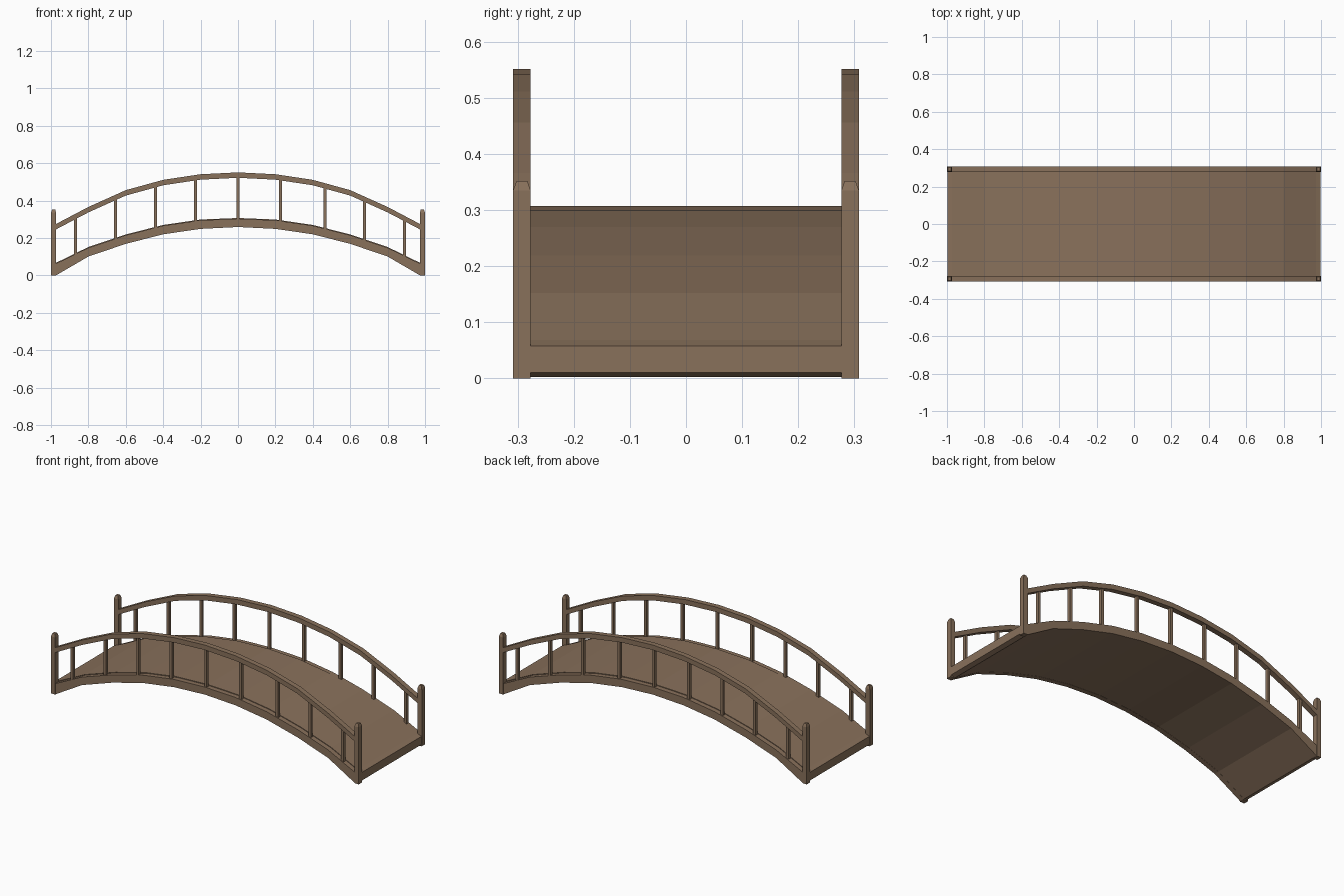
import bpy, bmesh

if "Cube" in bpy.data.objects:
    bpy.data.objects.remove(bpy.data.objects["Cube"])

wood = bpy.data.materials.new("brown wood")
wood.diffuse_color = (0.25, 0.165, 0.105, 1)
wood.use_nodes = True
wood.node_tree.nodes["Principled BSDF"].inputs["Base Color"].default_value = wood.diffuse_color

# half profiles from the middle to the end: (x, z)
BOTTOM = [(0, .26), (.2, .25), (.4, .221), (.6, .17), (.8, .102), (.972, .002), (.998, .01)]
TOP = [(0, .307), (.2, .299), (.4, .27), (.6, .219), (.8, .152), (.972, .068), (.998, .058)]
RAIL = [(0, .551), (.2, .541), (.4, .511), (.6, .456), (.8, .366), (.975, .274)]
RAIL_H = .029


def full(half):
    return [(-x, z) for x, z in reversed(half[1:])] + half


def finish(name, bm):
    bmesh.ops.recalc_face_normals(bm, faces=bm.faces)
    me = bpy.data.meshes.new(name)
    bm.to_mesh(me)
    bm.free()
    me.materials.append(wood)
    ob = bpy.data.objects.new(name, me)
    bpy.context.collection.objects.link(ob)
    return ob


def arch(name, low, high, y0, y1):
    """Curved beam swept along x between two height profiles."""
    bm = bmesh.new()
    rings = []
    for (xl, zl), (xh, zh) in zip(full(low), full(high)):
        rings.append([bm.verts.new(p) for p in
                      ((xl, y0, zl), (xl, y1, zl), (xh, y1, zh), (xh, y0, zh))])
    for a, b in zip(rings, rings[1:]):
        for i in range(4):
            j = (i + 1) % 4
            bm.faces.new((a[i], a[j], b[j], b[i]))
    bm.faces.new(rings[0])
    bm.faces.new(rings[-1])
    return finish(name, bm)


def box(name, x, y, w, d, z0, z1, tip=0):
    """Upright bar, with an optional bevelled tip."""
    bm = bmesh.new()
    levels = [(z0, 1), (z1 - tip, 1)] + ([(z1, .62)] if tip else [])
    rings = [[bm.verts.new((x + sx * w / 2 * s, y + sy * d / 2 * s, z))
              for sx, sy in ((-1, -1), (1, -1), (1, 1), (-1, 1))] for z, s in levels]
    for a, b in zip(rings, rings[1:]):
        for i in range(4):
            j = (i + 1) % 4
            bm.faces.new((a[i], a[j], b[j], b[i]))
    bm.faces.new(rings[0])
    bm.faces.new(rings[-1])
    return finish(name, bm)


def height(profile, x):
    pts = full(profile)
    for (xa, za), (xb, zb) in zip(pts, pts[1:]):
        if xa <= x <= xb:
            return za + (zb - za) * (x - xa) / (xb - xa)


# walking deck
arch("deck", BOTTOM, TOP, -.277, .277)

for side, s in (("front", -1), ("back", 1)):
    # side beam, a hair lower than the deck top
    beam_top = [(x, z - .004) for x, z in TOP]
    beam_low = [(x, z - .001) for x, z in BOTTOM]
    arch(side + "_side_beam", beam_low, beam_top, s * .277, s * .306)
    # handrail
    arch(side + "_handrail", [(x, z - RAIL_H) for x, z in RAIL], RAIL, s * .277, s * .308)
    # end posts
    for end, e in (("left", -1), ("right", 1)):
        box(f"{side}_{end}_post", e * .986, s * .2925, .028, .031, 0, .352, .017)
    # balusters
    for i, x in enumerate((-.868, -.655, -.442, -.226, 0, .226, .464, .676, .889)):
        box(f"{side}_baluster_{i + 1}", x, s * .2925, .016, .018,
            height(TOP, x) - .02, height(RAIL, x) - .015)
